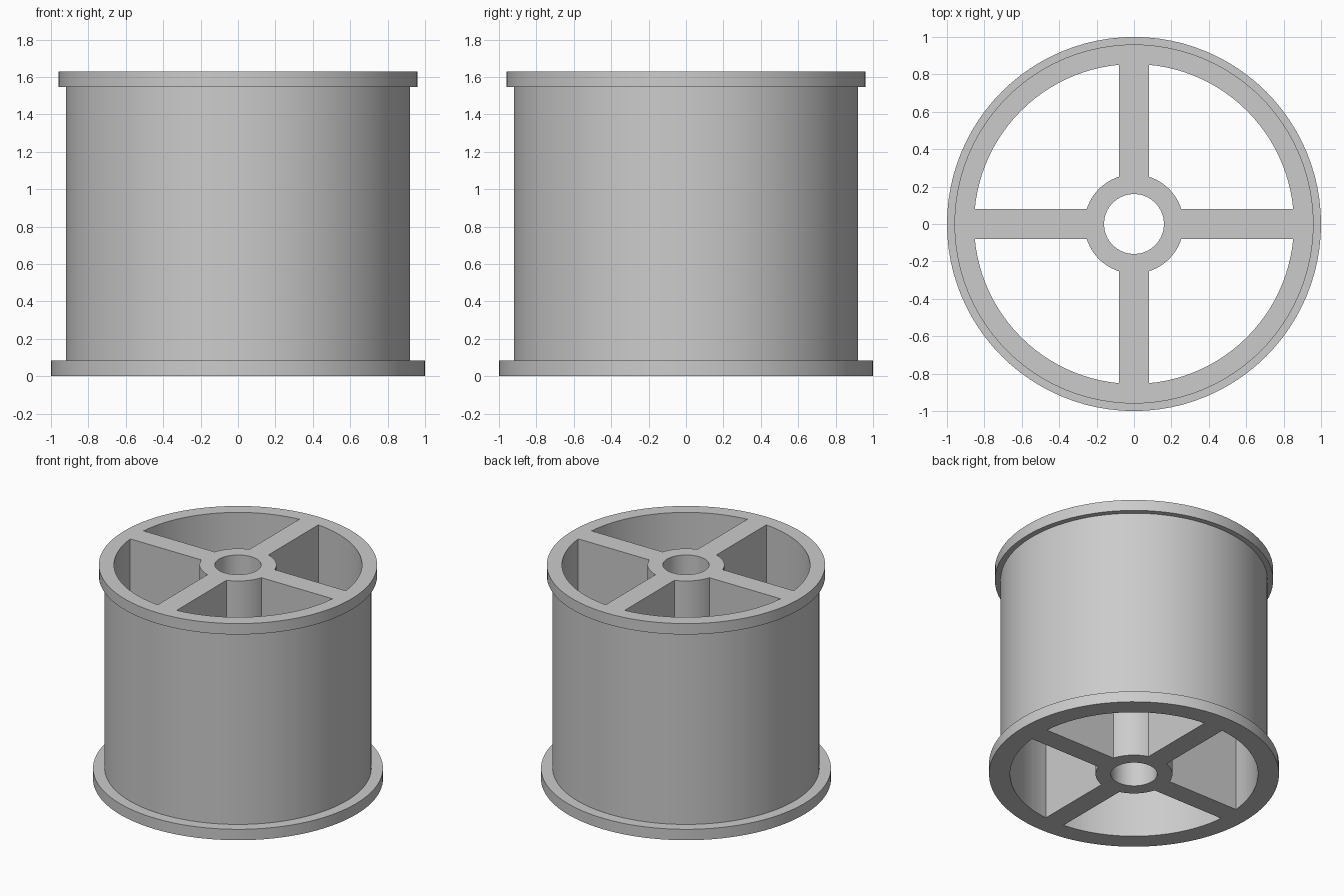
import bpy, bmesh
from math import asin, cos, sin, pi, radians

cube = bpy.data.objects.get("Cube")
if cube:
    bpy.data.objects.remove(cube, do_unlink=True)

SEGMENTS = 96
HEIGHT = 1.63
BORE, HUB, INNER, WALL = 0.16, 0.265, 0.855, 0.92
TOP_FLANGE, BOTTOM_FLANGE, LIP = 0.96, 1.0, 0.083
SPOKE_HALF = 0.08

grey = bpy.data.materials.new("light grey")
grey.use_nodes = True
colour = (0.6, 0.6, 0.6, 1)
grey.diffuse_color = colour
grey.node_tree.nodes["Principled BSDF"].inputs["Base Color"].default_value = colour


def make_object(name, bm):
    bmesh.ops.recalc_face_normals(bm, faces=bm.faces)
    mesh = bpy.data.meshes.new(name)
    bm.to_mesh(mesh)
    bm.free()
    mesh.materials.append(grey)
    obj = bpy.data.objects.new(name, mesh)
    bpy.context.collection.objects.link(obj)
    return obj


def revolve(name, profile):
    """Spin a closed (radius, height) profile around the z axis."""
    bm = bmesh.new()
    rings = []
    for i in range(SEGMENTS):
        a = 2 * pi * i / SEGMENTS
        rings.append([bm.verts.new((r * cos(a), r * sin(a), z)) for r, z in profile])
    n = len(profile)
    for i, ring in enumerate(rings):
        following = rings[(i + 1) % SEGMENTS]
        for j in range(n):
            k = (j + 1) % n
            bm.faces.new((ring[j], following[j], following[k], ring[k]))
    return make_object(name, bm)


def arc(radius, turn, steps):
    """Points of one quadrant's arc, stopping at the spoke sides."""
    start = asin(SPOKE_HALF / radius)
    sweep = pi / 2 - 2 * start
    angles = [turn + start + sweep * i / steps for i in range(steps + 1)]
    return [(radius * cos(a), radius * sin(a)) for a in angles]


# Flanged spool body with a central bore
spool = revolve("spool", [
    (BORE, 0), (BOTTOM_FLANGE, 0), (BOTTOM_FLANGE, LIP), (WALL, LIP),
    (WALL, HEIGHT - LIP), (TOP_FLANGE, HEIGHT - LIP),
    (TOP_FLANGE, HEIGHT), (BORE, HEIGHT)])

# Four through pockets leave the hub and the spokes standing
bm = bmesh.new()
for quarter in range(4):
    turn = quarter * pi / 2
    outline = arc(INNER, turn, 24) + arc(HUB, turn, 16)[::-1]
    bottom = [bm.verts.new((x, y, -0.1)) for x, y in outline]
    top = [bm.verts.new((x, y, HEIGHT + 0.1)) for x, y in outline]
    bm.faces.new(bottom[::-1])
    bm.faces.new(top)
    for i in range(len(outline)):
        j = (i + 1) % len(outline)
        bm.faces.new((bottom[i], bottom[j], top[j], top[i]))
pockets = make_object("pocket_cutter", bm)
pockets.hide_render = True

cut = spool.modifiers.new("pockets", "BOOLEAN")
cut.operation = "DIFFERENCE"
cut.solver = "EXACT"
cut.object = pockets

bpy.ops.object.select_all(action="DESELECT")
spool.select_set(True)
bpy.context.view_layer.objects.active = spool
bpy.ops.object.modifier_apply(modifier=cut.name)
bpy.data.objects.remove(pockets, do_unlink=True)
bpy.ops.object.shade_smooth_by_angle(angle=radians(30))
